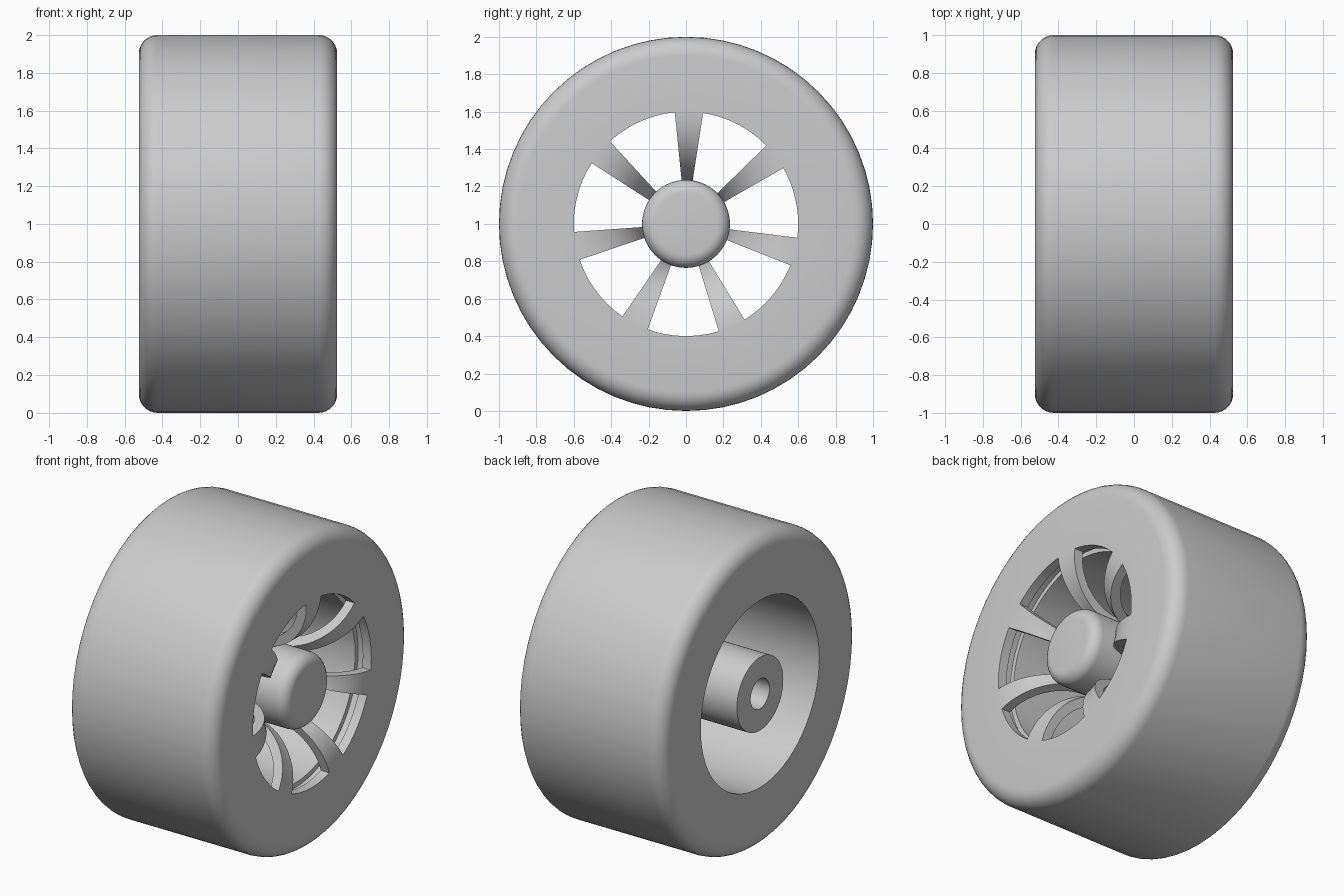
import bpy
import bmesh
from math import sin, cos, pi, radians

cube = bpy.data.objects.get("Cube")
if cube:
    bpy.data.objects.remove(cube, do_unlink=True)

HALF = 0.525      # half the tyre width
RIM = 0.6         # radius of the wheel opening
SEGMENTS = 64

grey = bpy.data.materials.new("plain_grey")
grey.use_nodes = True
colour = (0.6, 0.6, 0.6, 1)
grey.diffuse_color = colour
grey.node_tree.nodes["Principled BSDF"].inputs["Base Color"].default_value = colour


def arc(cx, cr, radius, start, end, steps):
    """Points (x, r) on an arc; angles in degrees from the +x direction."""
    angles = [radians(start + (end - start) * i / steps) for i in range(steps + 1)]
    return [(cx + radius * cos(a), cr + radius * sin(a)) for a in angles]


def sweep(name, profile, start=0.0, angle=2 * pi, steps=SEGMENTS):
    """Turn a closed (x, r) profile about the axle; a partial turn gets end caps."""
    full = angle > 6.28
    bm = bmesh.new()
    rings = []
    for i in range(steps if full else steps + 1):
        t = start + angle * i / steps
        rings.append([bm.verts.new((x, r * cos(t), 1 + r * sin(t))) for x, r in profile])
    n = len(profile)
    pairs = list(zip(rings, rings[1:]))
    if full:
        pairs.append((rings[-1], rings[0]))
    for a, b in pairs:
        for j in range(n):
            k = (j + 1) % n
            bm.faces.new((a[j], a[k], b[k], b[j]))
    if not full:
        bm.faces.new(rings[0])
        bm.faces.new(rings[-1])
    bmesh.ops.remove_doubles(bm, verts=bm.verts, dist=0.0001)
    bmesh.ops.recalc_face_normals(bm, faces=bm.faces)
    mesh = bpy.data.meshes.new(name)
    bm.to_mesh(mesh)
    bm.free()
    mesh.materials.append(grey)
    obj = bpy.data.objects.new(name, mesh)
    bpy.context.collection.objects.link(obj)
    bpy.ops.object.select_all(action="DESELECT")
    obj.select_set(True)
    bpy.context.view_layer.objects.active = obj
    bpy.ops.object.shade_smooth_by_angle(angle=radians(32))
    return obj


# Tyre and barrel, with rounded shoulders and a shallow groove behind the lip
fillet = 0.1
tyre = [(-HALF, RIM)]
tyre += arc(-HALF + fillet, 1 - fillet, fillet, 180, 90, 7)
tyre += arc(HALF - fillet, 1 - fillet, fillet, 90, 0, 7)
tyre += [(HALF, RIM), (0.465, RIM), (0.465, 0.63), (0.41, 0.63), (0.41, RIM)]
sweep("tyre", tyre)

# Hub with a rounded cap outside and a blind bore inside
cap = 0.5
hub_radius = 0.235
hub = [(cap, 0)]
hub += arc(cap - 0.07, hub_radius - 0.07, 0.07, 0, 90, 7)
hub += [(-HALF, hub_radius), (-HALF, 0.095), (0.1, 0.095), (0.1, 0)]
sweep("hub", hub)

# Seven wedge spokes curving from the outer face down to the hub
bend = 0.375
thick = 0.06
outer = arc(HALF - bend, RIM, bend, 0, -90, 14)
inner = arc(HALF - bend, RIM, bend - thick, -90, 0, 14)
spoke = [(HALF, RIM + 0.01)] + outer + inner + [(HALF - thick, RIM + 0.01)]
width = radians(14.5)
for i in range(7):
    middle = radians(88.5) + i * 2 * pi / 7
    sweep(f"spoke_{i + 1}", spoke, middle - width / 2, width, 3)
